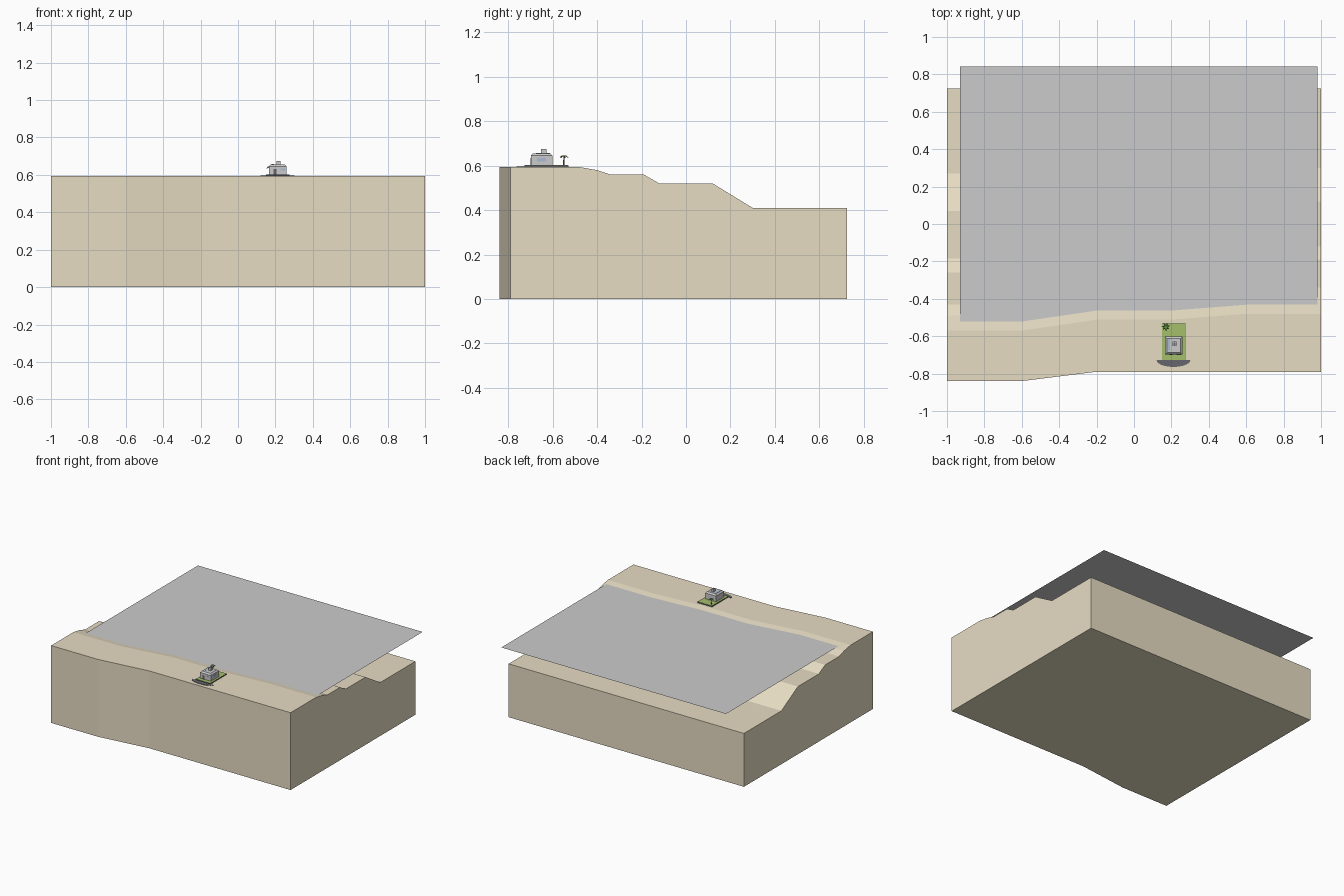
import bpy, bmesh, math
from mathutils import Matrix, Vector

if "Cube" in bpy.data.objects:
    bpy.data.objects.remove(bpy.data.objects["Cube"])


def mat(name, rgb):
    m = bpy.data.materials.new(name)
    m.diffuse_color = (*rgb, 1)
    m.use_nodes = True
    m.node_tree.nodes["Principled BSDF"].inputs["Base Color"].default_value = m.diffuse_color
    return m


SAND = mat("sand", (0.80, 0.72, 0.55))
DARK = mat("dark_stone", (0.13, 0.13, 0.15))
LAWN = mat("lawn", (0.38, 0.52, 0.15))
LEAF = mat("leaf", (0.12, 0.25, 0.06))
BARK = mat("bark", (0.25, 0.17, 0.08))
GLASS = mat("glass", (0.4, 0.5, 0.68))


def add(name, bm, material=None):
    bmesh.ops.recalc_face_normals(bm, faces=bm.faces)
    me = bpy.data.meshes.new(name)
    bm.to_mesh(me)
    bm.free()
    ob = bpy.data.objects.new(name, me)
    bpy.context.collection.objects.link(ob)
    if material:
        me.materials.append(material)
    return ob


def box(name, lo, hi, material=None, bevel=0):
    bm = bmesh.new()
    lo, hi = Vector(lo), Vector(hi)
    bmesh.ops.create_cube(bm, size=1, matrix=Matrix.Translation((lo + hi) / 2)
                          @ Matrix.Diagonal((*(hi - lo), 1)))
    if bevel:
        edges = [e for e in bm.edges if all(v.co.z > lo.z + 1e-5 for v in e.verts)]
        bmesh.ops.bevel(bm, geom=edges, offset=bevel, segments=1, affect='EDGES')
    return add(name, bm, material)


# Terraced seabed block: right-end profile, pulled forward along the left side
profile = [(-0.79, 0.594), (-0.48, 0.594), (-0.40, 0.58), (-0.34, 0.56), (-0.19, 0.56),
           (-0.12, 0.52), (0.12, 0.52), (0.30, 0.41), (0.725, 0.41)]
left_shift = [0.05, 0.09, 0.09, 0.09, 0.07, 0.065, 0.05, 0.03, 0]
stations = [(-1, 1), (-0.6, 1), (-0.2, 0.35), (0.2, 0.35), (0.6, 0), (1, 0)]
bm = bmesh.new()
loops = []
for x, k in stations:
    ring = []
    for i, ((y, z), s) in enumerate(zip(profile, left_shift)):
        f = k if i else float(x < -0.5)
        ring.append(bm.verts.new((x, y - s * f, z)))
    ring.append(bm.verts.new((x, ring[-1].co.y, 0)))
    ring.append(bm.verts.new((x, ring[0].co.y, 0)))
    loops.append(ring)
for a, b in zip(loops, loops[1:]):
    n = len(a)
    for i in range(n):
        j = (i + 1) % n
        bm.faces.new((a[i], a[j], b[j], b[i]))
bm.faces.new(loops[0])
bm.faces.new(loops[-1])
add("beach_terrain", bm, SAND)

# Water sheet, running into the sand at the shoreline
bm = bmesh.new()
bm.faces.new([bm.verts.new((x, y, 0.5855)) for x, y in
              [(-0.93, -0.55), (0.98, -0.55), (0.98, 0.842), (-0.93, 0.842)]])
add("water_surface", bm)

# Plot: stone slab, lawn and curved front terrace
box("plot_slab", (0.15, -0.728, 0.59), (0.275, -0.53, 0.601), DARK)
box("plot_lawn", (0.151, -0.727, 0.6005), (0.274, -0.531, 0.602), LAWN)
bm = bmesh.new()
bottom, top = [], []
for i in range(17):
    a = math.pi + math.pi * i / 16
    x, y = 0.211 + 0.09 * math.cos(a), -0.728 + 0.036 * math.sin(a)
    bottom.append(bm.verts.new((x, y, 0.592)))
    top.append(bm.verts.new((x, y, 0.597)))
bm.faces.new(top)
bm.faces.new(bottom)
for i in range(17):
    j = (i + 1) % 17
    bm.faces.new((bottom[i], bottom[j], top[j], top[i]))
add("front_terrace", bm, DARK)

# House with chamfered roof and chimney
box("house_body", (0.166, -0.698, 0.601), (0.259, -0.602, 0.656), None, 0.010)
box("chimney", (0.205, -0.653, 0.65), (0.226, -0.629, 0.675))
box("chimney_opening", (0.210, -0.648, 0.67), (0.221, -0.634, 0.6755), DARK)
box("skylight", (0.178, -0.675, 0.65), (0.192, -0.612, 0.657), GLASS)
box("front_window", (0.226, -0.6995, 0.624), (0.252, -0.69, 0.634), GLASS)
box("front_door", (0.190, -0.6995, 0.602), (0.206, -0.69, 0.632), DARK)
box("side_window", (0.25, -0.67, 0.618), (0.2602, -0.63, 0.634), GLASS)

# Palm: tapered trunk and drooping fronds
bm = bmesh.new()
bmesh.ops.create_cone(bm, segments=6, radius1=0.0035, radius2=0.002, depth=0.04,
                      cap_ends=True, matrix=Matrix.Translation((0.17, -0.55, 0.621)))
add("palm_trunk", bm, BARK)
bm = bmesh.new()
for i in range(7):
    a = math.tau * i / 7 + 0.3
    d, s = Vector((math.cos(a), math.sin(a), 0)), Vector((-math.sin(a), math.cos(a), 0))
    rows = []
    for r, w, z in [(0, 0.002, 0.640), (0.011, 0.0045, 0.645), (0.022, 0.0008, 0.635)]:
        c = Vector((0.17, -0.55, z)) + d * r
        rows.append((bm.verts.new(c - s * w), bm.verts.new(c + s * w)))
    for p, q in zip(rows, rows[1:]):
        bm.faces.new((p[0], p[1], q[1], q[0]))
add("palm_fronds", bm, LEAF)
